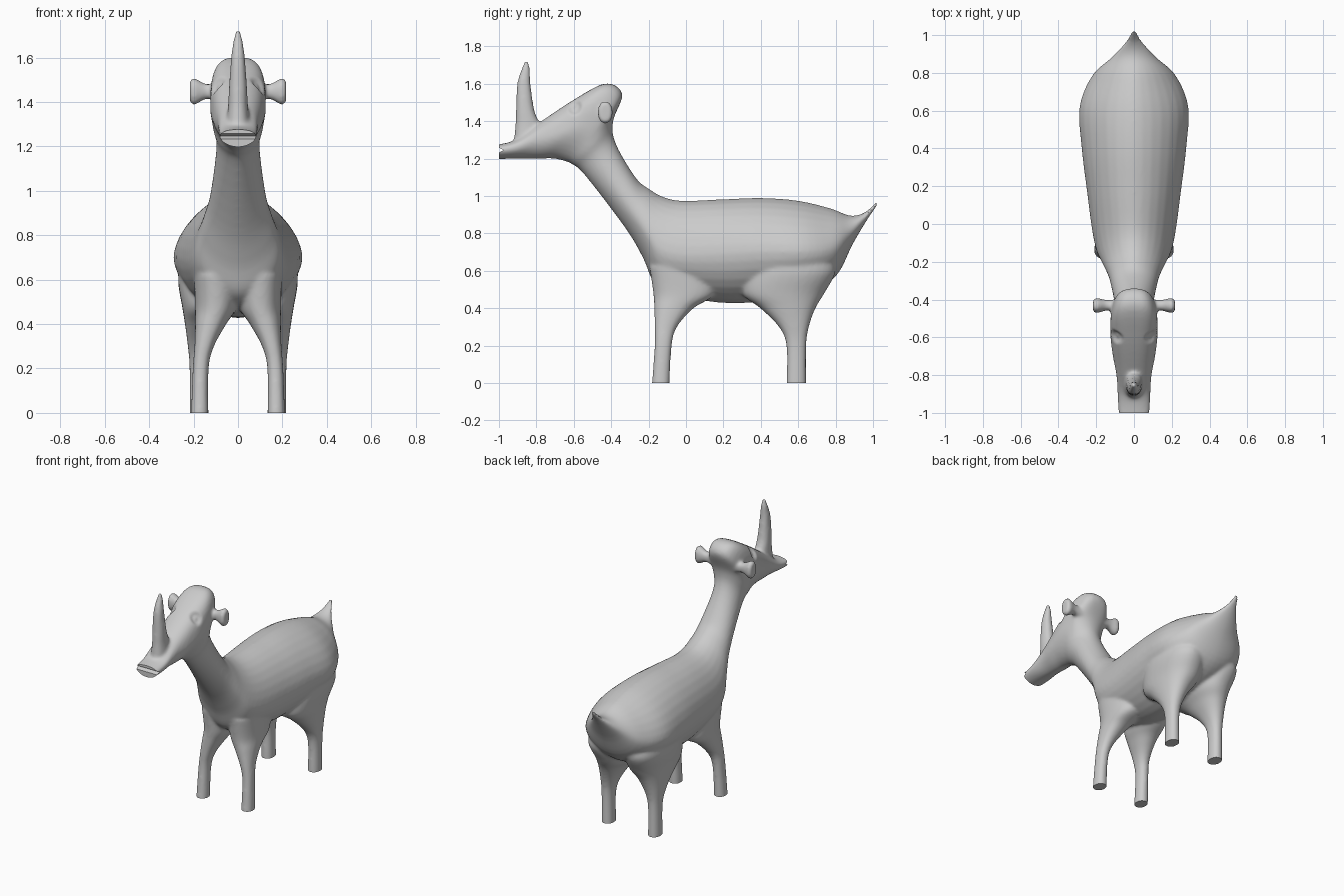
import bpy, bmesh, math
from mathutils import Vector, Matrix

if "Cube" in bpy.data.objects:
    bpy.data.objects.remove(bpy.data.objects["Cube"])

SIDES = 32


def spline(rows, steps=5):
    """Catmull-Rom interpolation of station rows."""
    out = []
    for i in range(len(rows) - 1):
        a, b, c, d = rows[max(i - 1, 0)], rows[i], rows[i + 1], rows[min(i + 2, len(rows) - 1)]
        for k in range(steps):
            t = k / steps
            out.append([0.5 * (2 * q + (r - p) * t + (2 * p - 5 * q + 4 * r - s) * t * t
                               + (3 * q - p - 3 * r + s) * t ** 3)
                        for p, q, r, s in zip(a, b, c, d)])
    out.append(list(rows[-1]))
    return out


def spow(v, p):
    return math.copysign(abs(v) ** p, v)


def angles():
    return [2 * math.pi * i / SIDES for i in range(SIDES)]


def skin(bm, rings):
    """Closed tube through rings of points."""
    loops = [[bm.verts.new(p) for p in ring] for ring in rings]
    for a, b in zip(loops, loops[1:]):
        for i in range(SIDES):
            j = (i + 1) % SIDES
            bm.faces.new((a[i], a[j], b[j], b[i]))
    bm.faces.new(loops[0][::-1])
    bm.faces.new(loops[-1])


def spine_ring(s):
    """Ring between a top and a bottom point, widest at fraction f."""
    yt, zt, yb, zb, w, f, pu = s
    ring = []
    for a in angles():
        sn = math.sin(a)
        p = pu if sn > 0 else 1.1
        x = w * spow(math.cos(a), p)
        t = f + (1 - f if sn > 0 else f) * spow(sn, p)
        ring.append((x, yb + (yt - yb) * t, zb + (zt - zb) * t))
    return ring


def limb(bm, rows, side=1, along_x=False, p=0.9):
    """Stations: position along axis, centre (2), radii (2)."""
    rings = []
    for h, c1, c2, r1, r2 in spline(rows):
        ring = []
        for a in angles():
            u = c1 + r1 * spow(math.cos(a), p)
            v = c2 + r2 * spow(math.sin(a), p)
            ring.append((side * h, u, v) if along_x else (side * u, v, h))
        rings.append(ring)
    skin(bm, rings)


# tail to snout: top y,z, bottom y,z, half width, widest fraction, roundness
SPINE = [
    (1.02, 0.975, 1.025, 0.95, 0.012, 0.5, 1.0),
    (0.96, 0.915, 0.97, 0.875, 0.045, 0.5, 1.0),
    (0.88, 0.895, 0.89, 0.74, 0.115, 0.45, 1.1),
    (0.77, 0.935, 0.80, 0.57, 0.22, 0.42, 1.2),
    (0.60, 0.975, 0.64, 0.48, 0.288, 0.45, 1.2),
    (0.40, 0.99, 0.40, 0.435, 0.277, 0.48, 1.15),
    (0.18, 0.982, 0.18, 0.43, 0.25, 0.47, 1.1),
    (-0.02, 0.975, -0.04, 0.47, 0.222, 0.43, 1.1),
    (-0.12, 0.995, -0.165, 0.53, 0.197, 0.42, 1.1),
    (-0.20, 1.04, -0.23, 0.67, 0.163, 0.42, 1.1),
    (-0.27, 1.10, -0.325, 0.83, 0.128, 0.45, 1.0),
    (-0.375, 1.28, -0.54, 1.11, 0.097, 0.5, 1.0),
    (-0.39, 1.40, -0.61, 1.17, 0.112, 0.5, 0.9),
    (-0.34, 1.545, -0.66, 1.19, 0.122, 0.45, 0.75),
    (-0.43, 1.602, -0.71, 1.20, 0.125, 0.42, 0.65),
    (-0.60, 1.515, -0.77, 1.20, 0.112, 0.42, 0.75),
    (-0.78, 1.395, -0.84, 1.20, 0.092, 0.5, 0.9),
    (-0.91, 1.30, -0.92, 1.20, 0.088, 0.6, 0.9),
    (-1.04, 1.27, -1.04, 1.195, 0.08, 0.6, 0.9),
]
FRONT_LEG = [
    (-0.06, 0.172, -0.137, 0.039, 0.047), (0.0, 0.172, -0.135, 0.039, 0.047),
    (0.2, 0.168, -0.122, 0.036, 0.046), (0.3, 0.152, -0.108, 0.044, 0.06),
    (0.4, 0.123, -0.065, 0.07, 0.105), (0.48, 0.1, -0.01, 0.094, 0.165),
    (0.62, 0.1, -0.03, 0.098, 0.165)]
HIND_LEG = [
    (-0.06, 0.178, 0.59, 0.04, 0.052), (0.0, 0.178, 0.59, 0.04, 0.052),
    (0.2, 0.178, 0.59, 0.04, 0.053), (0.3, 0.17, 0.577, 0.056, 0.08),
    (0.4, 0.149, 0.545, 0.09, 0.147), (0.48, 0.127, 0.52, 0.125, 0.22),
    (0.6, 0.137, 0.56, 0.133, 0.24), (0.7, 0.13, 0.56, 0.12, 0.2)]
HORN = [
    (1.26, 0, -0.85, 0.055, 0.075), (1.38, 0, -0.847, 0.045, 0.065),
    (1.46, 0, -0.86, 0.041, 0.049), (1.6, 0, -0.867, 0.031, 0.036),
    (1.68, 0, -0.857, 0.02, 0.022), (1.722, 0, -0.853, 0.01, 0.01)]
EAR = [
    (0.07, -0.428, 1.44, 0.032, 0.038), (0.14, -0.43, 1.447, 0.028, 0.034),
    (0.175, -0.431, 1.447, 0.035, 0.05), (0.2, -0.432, 1.447, 0.041, 0.062),
    (0.217, -0.432, 1.447, 0.03, 0.048)]

# raw parts, fused and smoothed into one skin
bm = bmesh.new()
skin(bm, [spine_ring(s) for s in spline(SPINE)])
limb(bm, HORN)
for side in (1, -1):
    limb(bm, FRONT_LEG, side)
    limb(bm, HIND_LEG, side)
    limb(bm, EAR, side, along_x=True)
bmesh.ops.recalc_face_normals(bm, faces=bm.faces)
mesh = bpy.data.meshes.new("horned_animal")
bm.to_mesh(mesh)
bm.free()
animal = bpy.data.objects.new("horned_animal", mesh)
bpy.context.collection.objects.link(animal)
bpy.context.view_layer.objects.active = animal
animal.select_set(True)
fuse = animal.modifiers.new("fuse", 'REMESH')
fuse.mode = 'VOXEL'
fuse.voxel_size = 0.009
soft = animal.modifiers.new("soften", 'SMOOTH')
soft.factor = 0.5
soft.iterations = 12
bpy.ops.object.modifier_apply(modifier="fuse")
bpy.ops.object.modifier_apply(modifier="soften")

bm = bmesh.new()
bm.from_mesh(animal.data)
bm.normal_update()
# eye sockets with a slight eyeball bulge
moves = []
for v in bm.verts:
    q = Vector(((abs(v.co.x) - 0.095) / 0.06, (v.co.y + 0.595) / 0.045, (v.co.z - 1.475) / 0.055))
    d = q.length
    if d < 1:
        moves.append((v, v.normal * (-0.022 * (1 - d * d) ** 2 + 0.01 * max(0, 1 - 2 * d))))
for v, m in moves:
    v.co += m
# flat feet and muzzle
for co, no in (((0, 0, 0), (0, 0, -1)), ((0, -1, 0), (0, -1, 0))):
    cut = bmesh.ops.bisect_plane(bm, geom=bm.verts[:] + bm.edges[:] + bm.faces[:],
                                 plane_co=co, plane_no=no, clear_outer=True)
    edges = [e for e in cut["geom_cut"] if isinstance(e, bmesh.types.BMEdge)]
    bmesh.ops.holes_fill(bm, edges=edges, sides=0)
bmesh.ops.recalc_face_normals(bm, faces=bm.faces)
bm.to_mesh(animal.data)
bm.free()

# mouth groove
bm = bmesh.new()
bmesh.ops.create_cube(bm, size=1, matrix=Matrix.Translation((0, -1, 1.246))
                      @ Matrix.Diagonal((0.3, 0.036, 0.018, 1))
                      @ Matrix.Rotation(math.radians(45), 4, 'X'))
cut_mesh = bpy.data.meshes.new("mouth_cutter")
bm.to_mesh(cut_mesh)
bm.free()
cutter = bpy.data.objects.new("mouth_cutter", cut_mesh)
bpy.context.collection.objects.link(cutter)
cutter.hide_render = True
mouth = animal.modifiers.new("mouth", 'BOOLEAN')
mouth.operation = 'DIFFERENCE'
mouth.solver = 'EXACT'
mouth.object = cutter
bpy.ops.object.modifier_apply(modifier="mouth")
bpy.data.objects.remove(cutter)
bpy.ops.object.shade_smooth_by_angle(angle=math.radians(40))
